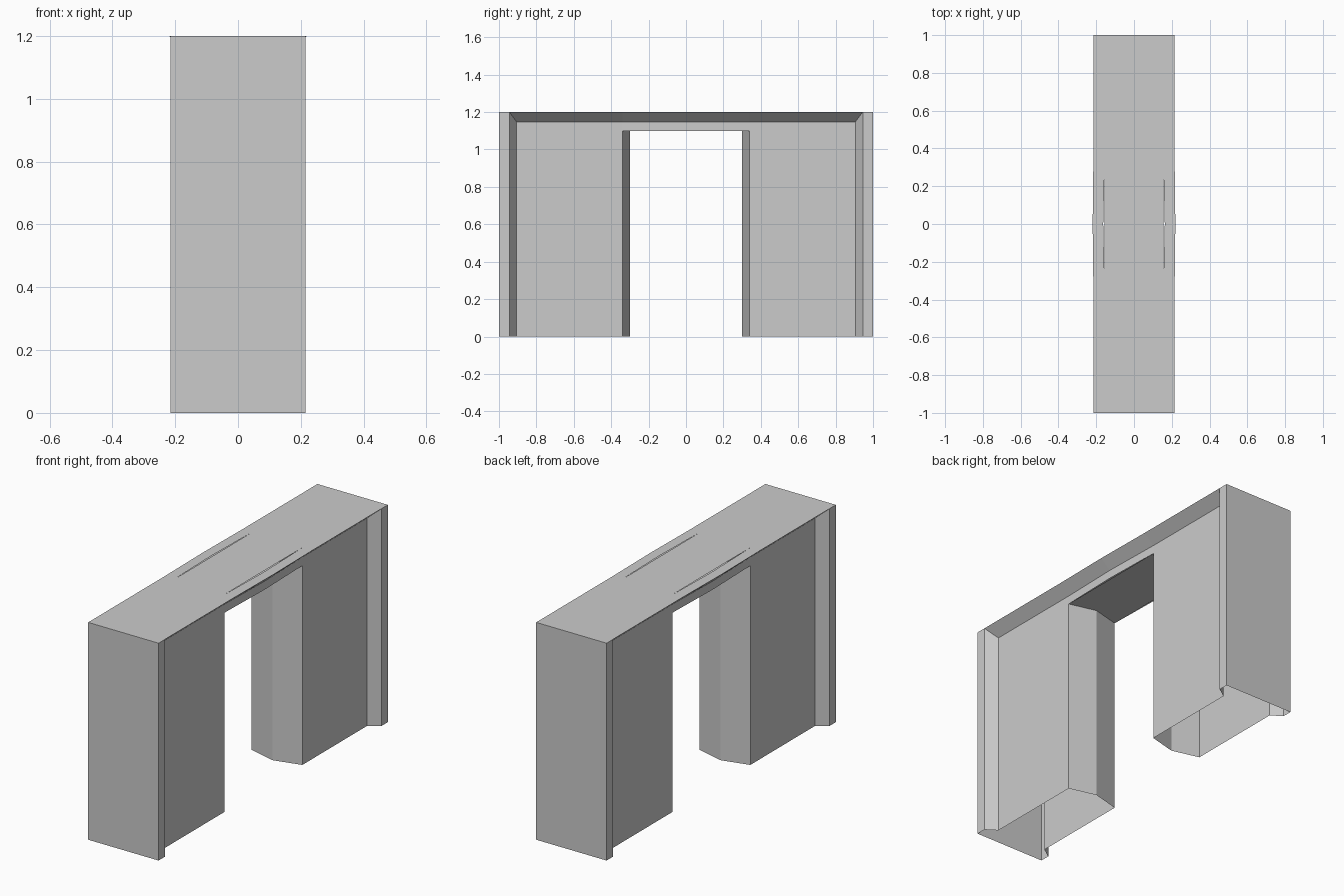
import bpy

if "Cube" in bpy.data.objects:
    bpy.data.objects.remove(bpy.data.objects["Cube"])

XP, XR = 0.155, 0.215          # recessed panel and outer rim half widths
TOP, SLOPE, DOOR = 1.2, 1.147, 1.1
BOW_IN, BOW_OUT = 0.008, 0.004  # slight outward bow at mid length


def quarter_part(name, faces):
    """Build one quarter from faces of points, mirrored over x and y."""
    verts, index, polys = [], {}, []
    for face in faces:
        poly = []
        for p in face:
            if p not in index:
                index[p] = len(verts)
                verts.append(p)
            poly.append(index[p])
        polys.append(poly)
    me = bpy.data.meshes.new(name)
    me.from_pydata(verts, [], polys)
    ob = bpy.data.objects.new(name, me)
    bpy.context.collection.objects.link(ob)
    mod = ob.modifiers.new("mirror", 'MIRROR')
    mod.use_axis = (True, True, False)
    return ob


# Hollow legs, open below: V-shaped jamb, recessed panel, bevel, rim, end wall
# plan profile as (x, y, height)
plan = [(0, 0.30, DOOR), (XP, 0.34, DOOR), (XP, 0.34, SLOPE),
        (XP, 0.905, SLOPE), (XR, 0.945, TOP), (XR, 1, TOP), (0, 1, TOP)]
walls = []
for a, b in zip(plan, plan[1:]):
    if a[:2] != b[:2]:
        walls.append([(a[0], a[1], 0), (b[0], b[1], 0), b, a])
quarter_part("legs", walls)

# Header: strip over the doorway, sloped overhang, outer top strip
low = [(XP + BOW_IN, 0, SLOPE), (XP, 0.34, SLOPE), (XP, 0.905, SLOPE)]
high = [(XR + BOW_OUT, 0, TOP), (XR, 0.34, TOP), (XR, 0.945, TOP)]
inner = [(XP + BOW_IN, 0, TOP), (XP, 0.34, TOP), (XP, 0.945, TOP)]
header = [[(XP + BOW_IN, 0, DOOR), (XP, 0.34, DOOR), low[1], low[0]]]
for i in range(2):
    header.append([low[i], low[i + 1], high[i + 1], high[i]])
    header.append([inner[i], high[i], high[i + 1], inner[i + 1]])
header.append([inner[2], high[2], (XR, 1, TOP), (XP, 1, TOP)])
quarter_part("header", header)

# Flat top plate between the outer strips
quarter_part("top_plate", [[(0, 0, TOP), (XP, 0, TOP), (XP, 1, TOP), (0, 1, TOP)]])

# Flat ceiling of the doorway
quarter_part("doorway_ceiling", [[(0, 0, DOOR), (0, 0.30, DOOR),
                                  (XP, 0.34, DOOR), (XP, 0, DOOR)]])
